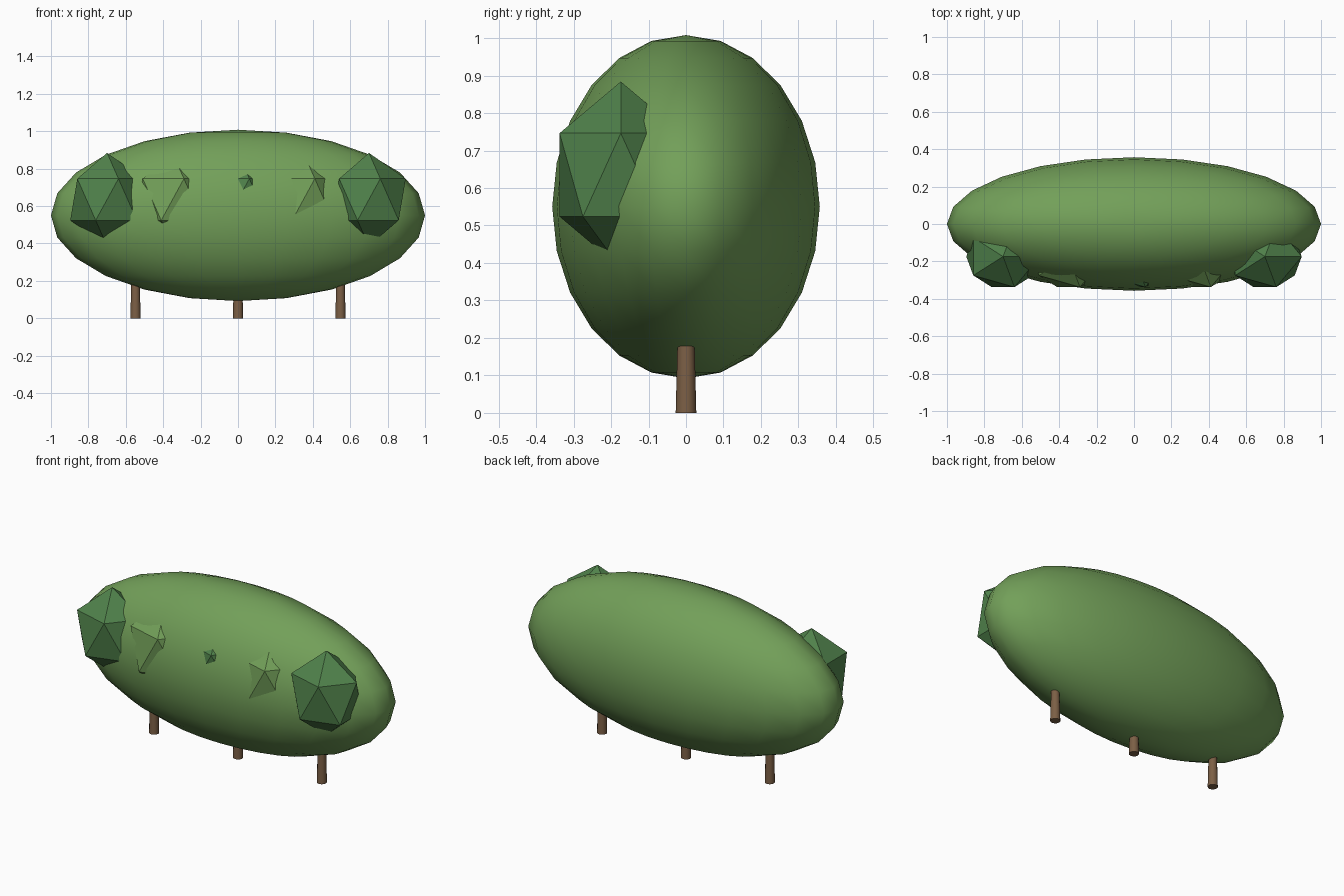
import bpy
import math

cube = bpy.data.objects.get("Cube")
if cube:
    bpy.data.objects.remove(cube, do_unlink=True)


def material(name, colour):
    mat = bpy.data.materials.new(name)
    mat.use_nodes = True
    mat.diffuse_color = (*colour, 1)
    bsdf = mat.node_tree.nodes["Principled BSDF"]
    bsdf.inputs["Base Color"].default_value = (*colour, 1)
    bsdf.inputs["Roughness"].default_value = 0.9
    return mat


leaf = material("leaf green", (0.17, 0.35, 0.10))
dark_leaf = material("dark leaf green", (0.08, 0.22, 0.07))
bark = material("bark brown", (0.20, 0.115, 0.06))


def finish(name, mat, scale=(1, 1, 1), smooth=True):
    obj = bpy.context.object
    obj.name = obj.data.name = name
    obj.scale = scale
    obj.data.materials.append(mat)
    bpy.ops.object.transform_apply(location=False, rotation=False, scale=True)
    if smooth:
        bpy.ops.object.shade_smooth_by_angle(angle=math.radians(40))
    return obj


# Long rounded hedge body
bpy.ops.mesh.primitive_uv_sphere_add(segments=24, ring_count=12, radius=1,
                                     location=(0, 0, 0.55))
finish("hedge_body", leaf, (1, 0.357, 0.458))

# Row of faceted leaf clumps along the front, in alternating greens
for i in range(5):
    bpy.ops.mesh.primitive_ico_sphere_add(subdivisions=1, radius=1,
                                          location=(0.35 * (i - 2), -0.174, 0.635))
    finish(f"leaf_clump_{i + 1}", leaf if i % 2 else dark_leaf,
           (0.22, 0.192, 0.249), smooth=False)

# Three tapered stems
for side, x in (("right", -0.548), ("middle", 0), ("left", 0.548)):
    bpy.ops.mesh.primitive_cone_add(vertices=12, radius1=0.0275, radius2=0.021,
                                    depth=0.26, location=(x, 0, 0.13))
    finish(f"stem_{side}", bark)
